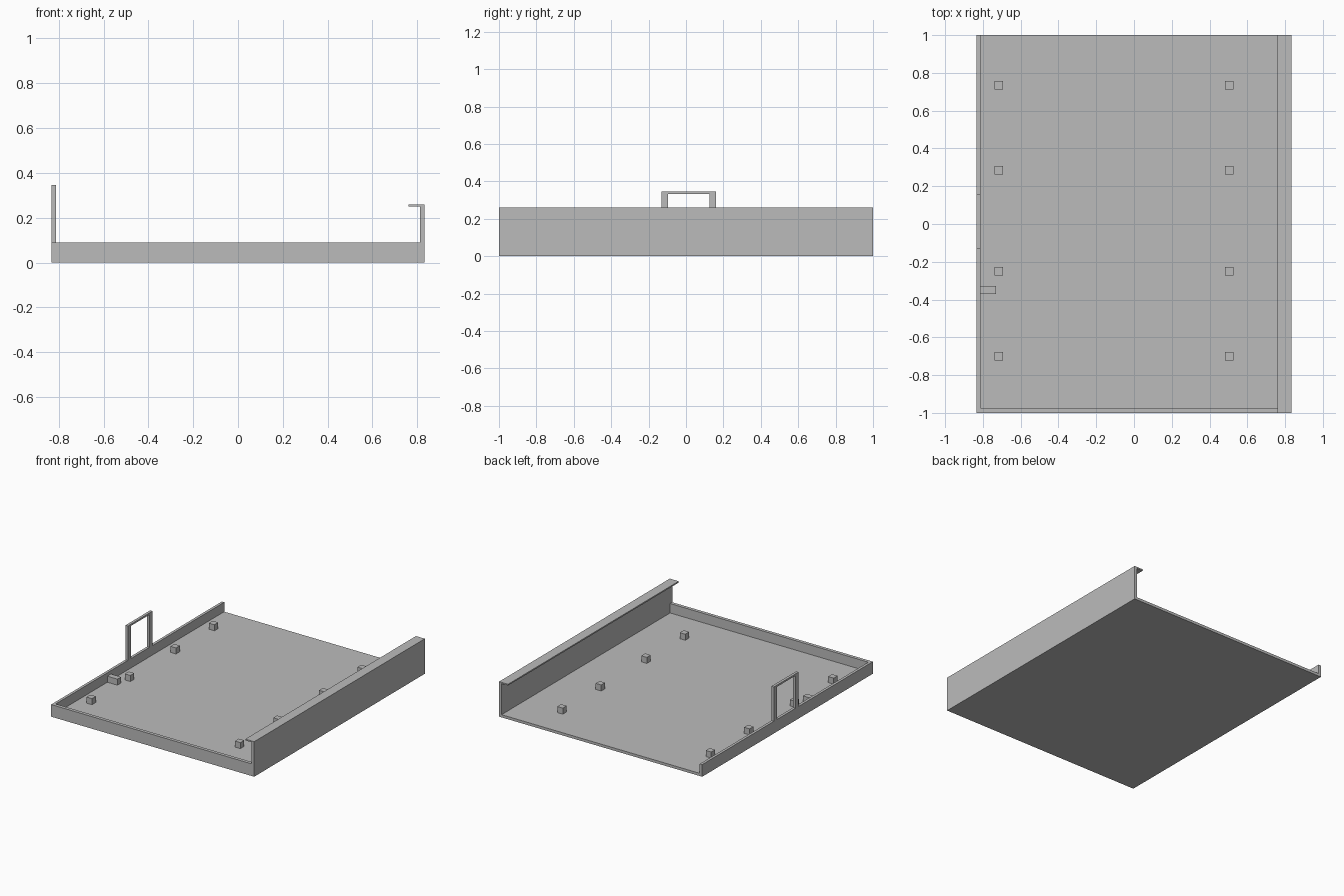
import bpy
import bmesh
from mathutils import Vector

cube = bpy.data.objects.get("Cube")
if cube:
    bpy.data.objects.remove(cube, do_unlink=True)

grey = bpy.data.materials.new("plain_grey")
grey.use_nodes = True
colour = (0.5, 0.5, 0.5, 1)
grey.diffuse_color = colour
grey.node_tree.nodes["Principled BSDF"].inputs["Base Color"].default_value = colour

W, L = 0.833, 1.0          # half width and half length
T = 0.02                   # sheet thickness
RIM, TALL = 0.09, 0.26     # low rim and tall wall heights


def extrude(name, points, direction):
    """Extrude a closed outline of 3D points into a flat-sided solid."""
    bm = bmesh.new()
    face = bm.faces.new([bm.verts.new(p) for p in points])
    result = bmesh.ops.extrude_face_region(bm, geom=[face], use_keep_orig=True)
    moved = [g for g in result["geom"] if isinstance(g, bmesh.types.BMVert)]
    bmesh.ops.translate(bm, verts=moved, vec=Vector(direction))
    bmesh.ops.recalc_face_normals(bm, faces=bm.faces)
    mesh = bpy.data.meshes.new(name)
    bm.to_mesh(mesh)
    bm.free()
    mesh.materials.append(grey)
    obj = bpy.data.objects.new(name, mesh)
    bpy.context.collection.objects.link(obj)
    return obj


def box(name, x0, x1, y0, y1, z0, z1):
    outline = [(x0, y0, z0), (x1, y0, z0), (x1, y1, z0), (x0, y1, z0)]
    return extrude(name, outline, (0, 0, z1 - z0))


# Tray: floor, low rim, tall wall and its inward lip in one section
section = [(-W, 0), (W, 0), (W, TALL), (0.76, TALL), (0.76, TALL - 0.01),
           (W - T, TALL - 0.01), (W - T, T), (T - W, T), (T - W, RIM), (-W, RIM)]
extrude("tray", [(x, -L, z) for x, z in section], (0, 2 * L, 0))

# Front rim between the two side walls
box("front_rim", T - W, W - T, -L, -L + 0.025, T, RIM)

# Upright frame standing on the low rim
frame = [(-0.13, RIM), (-0.13, 0.345), (0.16, 0.345), (0.16, RIM),
         (0.125, RIM), (0.125, 0.332), (-0.095, 0.332), (-0.095, RIM)]
extrude("upright_frame", [(-W, y, z) for y, z in frame], (T, 0, 0))

# Two rows of floor pegs
R = 0.0225
for x in (-0.715, 0.503):
    for y in (-0.7, -0.25, 0.285, 0.735):
        box("floor_peg", x - R, x + R, y - R, y + R, T, T + 2 * R)

# Short block against the low rim
box("rim_block", T - W, -0.73, -0.37, -0.328, T, T + 2 * R)
